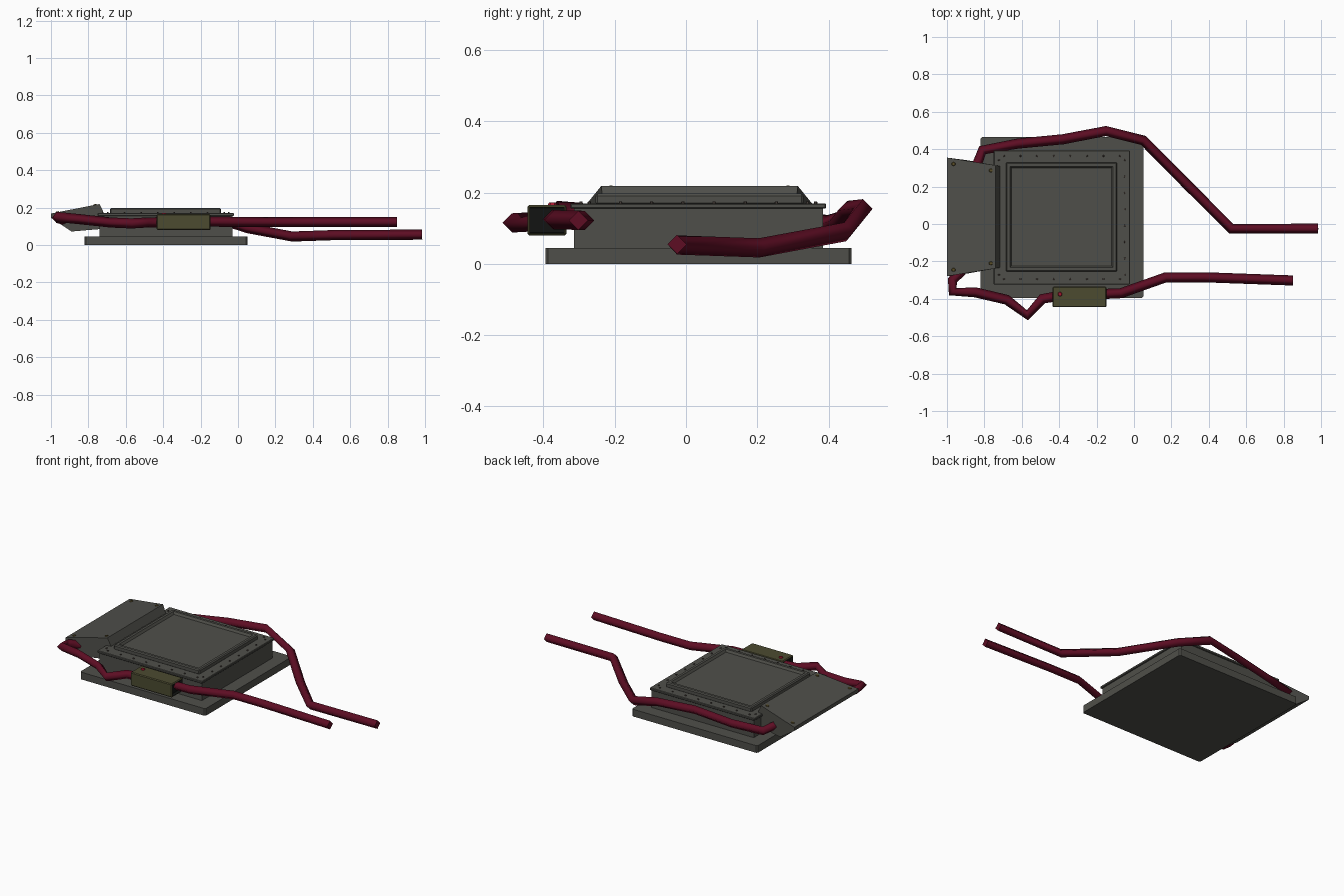
import bpy, bmesh, math
from mathutils import Vector

if "Cube" in bpy.data.objects:
    bpy.data.objects.remove(bpy.data.objects["Cube"])


def material(name, r, g, b):
    m = bpy.data.materials.new(name)
    m.diffuse_color = (r, g, b, 1)
    m.use_nodes = True
    m.node_tree.nodes["Principled BSDF"].inputs["Base Color"].default_value = m.diffuse_color
    return m


GREY = material("dark grey metal", 0.078, 0.078, 0.068)
RIVET = material("rivet grey", 0.06, 0.045, 0.038)
BRASS = material("dull brass", 0.10, 0.075, 0.02)
WIRE = material("crimson cable", 0.11, 0.004, 0.017)
OLIVE = material("olive plastic", 0.072, 0.070, 0.030)
BLACK = material("black socket", 0.006, 0.007, 0.006)
LED = material("red lamp", 0.4, 0.01, 0.03)


def finish(name, bm, *mats):
    bmesh.ops.recalc_face_normals(bm, faces=bm.faces)
    me = bpy.data.meshes.new(name)
    bm.to_mesh(me)
    bm.free()
    for m in mats:
        me.materials.append(m)
    ob = bpy.data.objects.new(name, me)
    bpy.context.collection.objects.link(ob)
    return ob


def box_bm(x0, x1, y0, y1, z0, z1):
    bm = bmesh.new()
    bmesh.ops.create_cube(bm, size=1)
    for v in bm.verts:
        v.co = (x1 if v.co.x > 0 else x0, y1 if v.co.y > 0 else y0, z1 if v.co.z > 0 else z0)
    return bm


def bevel(bm, width, vertical_only=False):
    edges = [e for e in bm.edges if not vertical_only
             or abs(e.verts[0].co.z - e.verts[1].co.z) > 0.01]
    bmesh.ops.bevel(bm, geom=edges, offset=width, segments=1, affect='EDGES')


def face_towards(bm, direction):
    bm.normal_update()
    d = Vector(direction)
    return max(bm.faces, key=lambda f: round(f.normal.dot(d), 3) * 10 + f.calc_area())


def studs(name, spots, radius, height, mat, tilt=0.0):
    bm = bmesh.new()
    for x, y, z in spots:
        made = bmesh.ops.create_cone(bm, cap_ends=True, segments=6, radius1=radius,
                                     radius2=radius * 0.7, depth=height)["verts"]
        for v in made:
            v.co.z += v.co.x * tilt
            v.co += Vector((x, y, z))
    return finish(name, bm, mat)


# base plate
bm = box_bm(-0.82, 0.05, -0.395, 0.465, 0, 0.045)
bevel(bm, 0.008, True)
finish("base_plate", bm, GREY)

# main housing and its overhanging lip
finish("housing", box_bm(-0.74, -0.03, -0.315, 0.385, 0.04, 0.165), GREY)
bm = box_bm(-0.75, -0.022, -0.324, 0.393, 0.155, 0.17)
bevel(bm, 0.003)
finish("housing_lip", bm, GREY)

# raised cover with recessed panel
bm = box_bm(-0.685, -0.09, -0.254, 0.33, 0.165, 0.197)
bevel(bm, 0.006)
top = face_towards(bm, (0, 0, 1))
bmesh.ops.inset_region(bm, faces=[top], thickness=0.022)
bmesh.ops.inset_region(bm, faces=[top], thickness=0.012, depth=-0.014)
finish("raised_cover", bm, GREY)

# rivets round the lip
spots = []
for i in range(8):
    t = (i + 0.5) / 8
    for y in (-0.295, 0.364):
        spots.append((-0.74 + 0.71 * t, y, 0.171))
    for x in (-0.722, -0.05):
        spots.append((x, -0.315 + 0.70 * t, 0.171))
studs("lip_rivets", spots, 0.006, 0.008, RIVET)

# sloped connector hood: side profile (x, z), narrowing towards the housing
profile = [(-1.0, 0.168), (-1.0, 0.145), (-0.89, 0.072), (-0.735, 0.085), (-0.717, 0.17), (-0.74, 0.219)]
bm = bmesh.new()
sides = []
for s in (-1, 1):
    ring = []
    for x, z in profile:
        half = 0.317 - max(0, x + 0.97) * 0.18
        ring.append(bm.verts.new((x, 0.038 + s * half, z)))
    sides.append(ring)
    bm.faces.new(ring)
a, b = sides
for i in range(len(a)):
    j = (i + 1) % len(a)
    bm.faces.new((a[i], a[j], b[j], b[i]))
finish("connector_hood", bm, GREY)
hood_screws = [(-0.965, 0.038 + s * 0.283, 0.176) for s in (-1, 1)]
hood_screws += [(-0.765, 0.038 + s * 0.248, 0.215) for s in (-1, 1)]
studs("hood_screws", hood_screws, 0.012, 0.006, BRASS, 0.196)


# four-sided cables
def cable(name, points):
    cu = bpy.data.curves.new(name, 'CURVE')
    cu.dimensions = '3D'
    cu.twist_mode = 'Z_UP'
    cu.bevel_depth = 0.027
    cu.bevel_resolution = 0
    cu.use_fill_caps = True
    sp = cu.splines.new('POLY')
    sp.points.add(len(points) - 1)
    for p, co in zip(sp.points, points):
        p.co = (*co, 1)
    cu.materials.append(WIRE)
    ob = bpy.data.objects.new(name, cu)
    bpy.context.collection.objects.link(ob)


cable("rear_cable", [(-0.85, 0.29, 0.13), (-0.81, 0.395, 0.11), (-0.62, 0.43, 0.12), (-0.38, 0.453, 0.15),
                     (-0.15, 0.497, 0.155), (0.05, 0.447, 0.09), (0.29, 0.205, 0.045),
                     (0.52, -0.025, 0.053), (0.985, -0.025, 0.055)])
cable("front_cable_inner", [(-0.92, -0.25, 0.13), (-0.97, -0.30, 0.145), (-0.97, -0.362, 0.15),
                            (-0.85, -0.365, 0.138), (-0.68, -0.405, 0.12), (-0.57, -0.488, 0.115),
                            (-0.49, -0.40, 0.12), (-0.40, -0.385, 0.122)])
cable("front_cable_outer", [(-0.18, -0.375, 0.125), (-0.07, -0.37, 0.124), (0.17, -0.285, 0.122),
                            (0.38, -0.285, 0.122), (0.85, -0.302, 0.122)])

# inline module with dark open ends
bm = box_bm(-0.435, -0.147, -0.445, -0.335, 0.08, 0.165)
bevel(bm, 0.005, False)
for d in ((1, 0, 0), (-1, 0, 0)):
    f = face_towards(bm, d)
    bmesh.ops.inset_region(bm, faces=[f], thickness=0.003)
    rim = set(bm.faces)
    bmesh.ops.inset_region(bm, faces=[f], thickness=0.0005, depth=-0.02)
    f.material_index = 1
    for g in set(bm.faces) - rim:
        g.material_index = 1
finish("inline_module", bm, OLIVE, BLACK)

# indicator lamp on the module
studs("indicator_lamp", [(-0.396, -0.375, 0.167)], 0.014, 0.01, LED)
